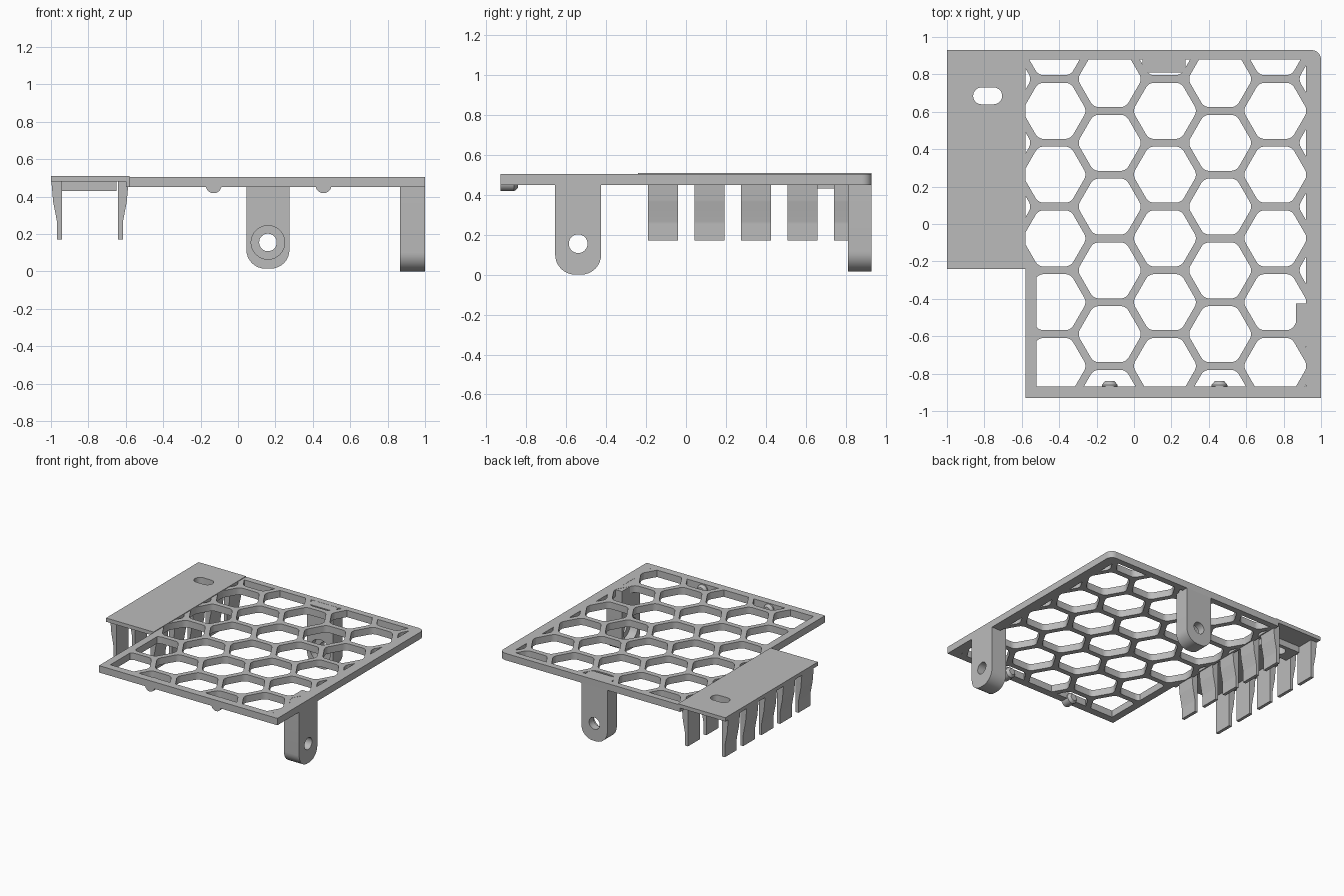
import bpy, math
from mathutils import Matrix, Vector

if "Cube" in bpy.data.objects:
    bpy.data.objects.remove(bpy.data.objects["Cube"], do_unlink=True)

grey = bpy.data.materials.new("plain grey")
grey.use_nodes = True
COLOUR = (0.5, 0.5, 0.5, 1)
grey.diffuse_color = COLOUR
grey.node_tree.nodes["Principled BSDF"].inputs["Base Color"].default_value = COLOUR

# Sketch planes: columns say where sketch u, v and depth point
PLANES = {
    "xy": Matrix.Identity(4),
    "xz": Matrix(((1, 0, 0, 0), (0, 0, -1, 0), (0, 1, 0, 0), (0, 0, 0, 1))),
    "yz": Matrix(((0, 0, 1, 0), (1, 0, 0, 0), (0, 1, 0, 0), (0, 0, 0, 1))),
}


def finish(obj):
    bpy.ops.object.select_all(action="DESELECT")
    obj.select_set(True)
    bpy.context.view_layer.objects.active = obj
    if obj.type == "CURVE":
        bpy.ops.object.convert(target="MESH")
    obj = bpy.context.object
    obj.data.materials.clear()
    obj.data.materials.append(grey)
    bpy.ops.object.shade_smooth_by_angle(angle=math.radians(35))
    return obj


def slab(name, loops, plane, lo, hi):
    """Extrude an outline with holes between two depths along the plane's normal."""
    curve = bpy.data.curves.new(name, "CURVE")
    curve.dimensions, curve.fill_mode = "2D", "BOTH"
    curve.extrude = (hi - lo) / 2
    for loop in loops:
        spline = curve.splines.new("POLY")
        spline.points.add(len(loop) - 1)
        for point, (u, v) in zip(spline.points, loop):
            point.co = (u, v, 0, 1)
        spline.use_cyclic_u = True
    obj = bpy.data.objects.new(name, curve)
    bpy.context.collection.objects.link(obj)
    obj = finish(obj)
    obj.data.transform(PLANES[plane] @ Matrix.Translation((0, 0, (lo + hi) / 2)))
    return obj


def rounded(poly, radii, steps=5):
    """Replace corners by circular arcs; radii is one value or one per corner."""
    pts, out = [Vector(p) for p in poly], []
    for i, c in enumerate(pts):
        r = radii[i] if isinstance(radii, (list, tuple)) else radii
        if not r:
            out.append(c)
            continue
        a, b = (pts[i - 1] - c).normalized(), (pts[(i + 1) % len(pts)] - c).normalized()
        half = a.angle(b) / 2
        t, w = r / math.tan(half), math.sin(half)
        for k in range(steps + 1):
            s = k / steps
            p, q, m = (1 - s) ** 2, s * s, 2 * s * (1 - s) * w
            out.append((p * (c + a * t) + m * c + q * (c + b * t)) / (p + q + m))
    return out


def clipped(poly, axis, limit, sign):
    """Keep the part of a polygon where sign * (coordinate - limit) <= 0."""
    out = []
    for i, b in enumerate(poly):
        a = poly[i - 1]
        da, db = sign * (a[axis] - limit), sign * (b[axis] - limit)
        if da * db < 0:
            out.append(a.lerp(b, da / (da - db)))
        if db <= 0:
            out.append(b)
    return out


def rect(x0, x1, y0, y1):
    return [(x0, y0), (x1, y0), (x1, y1), (x0, y1)]


def circle(u, v, r, n=32):
    return [(u + r * math.cos(math.tau * k / n), v + r * math.sin(math.tau * k / n))
            for k in range(n)]


# Honeycomb frame
PITCH, HOLE = 0.341, 0.15
holes = []
for col in range(7):
    cx = -0.13 + (col - 2) * PITCH * math.sqrt(3) / 2
    for row in range(7):
        cy = -0.93 + row * PITCH - (0 if col % 2 == 0 else 0.17)
        if col == 0 and cy < -0.2:
            continue
        R = HOLE * 2 / math.sqrt(3)
        hexagon = rounded([(cx + R * math.cos(k * math.pi / 3), cy + R * math.sin(k * math.pi / 3))
                           for k in range(6)], 0.05)
        left = -0.58 if cy > -0.24 else -0.52
        for axis, limit, sign in ((0, left, -1), (0, 0.92, 1), (1, -0.87, -1), (1, 0.88, 1)):
            hexagon = clipped(hexagon, axis, limit, sign)
        if len(hexagon) > 2:
            holes.append(hexagon)
outline = rounded([(-0.58, -0.93), (1, -0.93), (1, 0.93), (-0.6, 0.93), (-0.6, -0.24), (-0.58, -0.24)],
                  [0, 0, 0.05, 0, 0, 0])
slab("honeycomb_frame", [outline] + holes, "xy", 0.45, 0.505)

# Side plate and the thicker bar around its slot
slot = rounded(rect(-0.86, -0.705, 0.64, 0.73), 0.0449, 8)
slab("side_plate", [rect(-1, -0.58, -0.24, 0.93), slot], "xy", 0.48, 0.51)
slab("slot_bar", [rect(-0.94, -0.65, 0.61, 0.76), slot], "xy", 0.43, 0.481)


# Mounting brackets: a wide recess on the inner side, a small hole on the outer
def bracket(name, plane, centre, bottom, inner, outer):
    shape = rounded([(centre - 0.115, bottom), (centre + 0.115, bottom),
                     (centre + 0.115, 0.504), (centre - 0.115, 0.504)], [0.1, 0.1, 0, 0], 8)
    middle = (inner + outer) / 2
    for part, a, b, r in (("inner", inner, middle, 0.09), ("outer", middle, outer, 0.047)):
        slab(f"{name}_{part}", [shape, circle(centre, 0.155, r)], plane, min(a, b), max(a, b))


bracket("left_bracket", "yz", -0.54, 0.0, 0.865, 1.0)
bracket("back_bracket", "xz", 0.16, 0.015, -0.81, -0.93)

# Two rows of spring prongs under the side plate
prong = rounded([(-0.998, 0.485), (-0.988, 0.37), (-0.978, 0.32), (-0.967, 0.26),
                 (-0.967, 0.17), (-0.942, 0.17), (-0.942, 0.485)],
                [0, 0.08, 0.08, 0.08, 0, 0, 0], 3)
for i in range(5):
    y = -0.19 + i * 0.2325
    slab(f"outer_prong_{i + 1}", [prong], "xz", -y - 0.15, -y)
    slab(f"inner_prong_{i + 1}", [[(-1.583 - u, v) for u, v in prong]], "xz", -y - 0.15, -y)

# Round pegs on the front edge, chamfered at the inner end
for i, x in enumerate((-0.13, 0.457)):
    for part, r1, r2, y0, y1 in (("body", 0.042, 0.042, -0.93, -0.86), ("tip", 0.042, 0.025, -0.86, -0.84)):
        bpy.ops.mesh.primitive_cone_add(vertices=32, radius1=r1, radius2=r2, depth=y1 - y0,
                                        location=(x, (y0 + y1) / 2, 0.46),
                                        rotation=(-math.pi / 2, 0, 0))
        bpy.context.object.name = f"peg_{i + 1}_{part}"
        finish(bpy.context.object)
